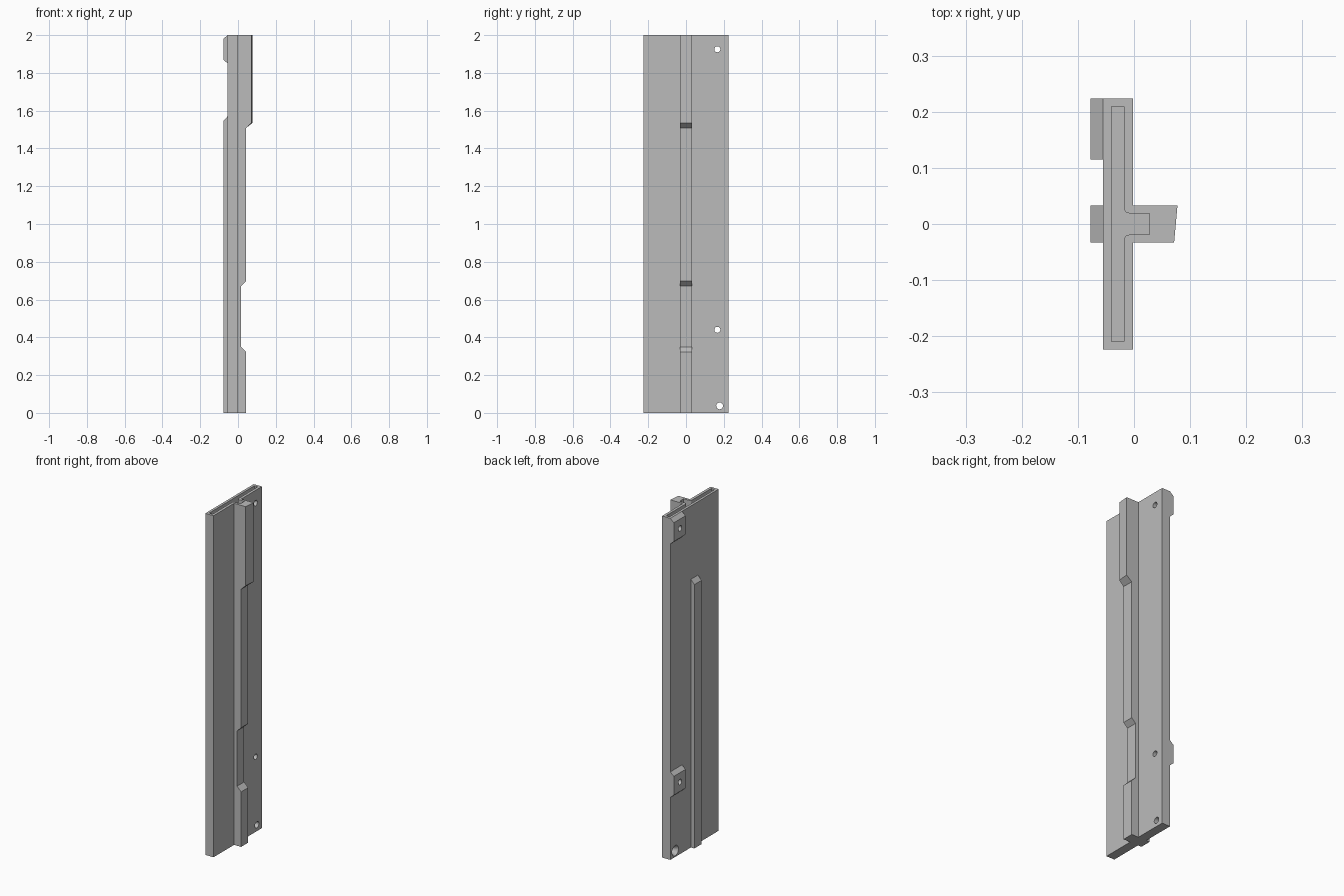
import bpy, bmesh, math
from mathutils import Vector

cube = bpy.data.objects.get("Cube")
if cube:
    bpy.data.objects.remove(cube, do_unlink=True)

grey = bpy.data.materials.new("plain grey")
grey.use_nodes = True
grey.diffuse_color = (0.5, 0.5, 0.5, 1)
grey.node_tree.nodes["Principled BSDF"].inputs["Base Color"].default_value = (0.5, 0.5, 0.5, 1)


def prism(name, outline, axis, start, end):
    """Extrude an outline: (x, z) along y, or (x, y) along z."""
    bm = bmesh.new()

    def place(p, d):
        return (p[0], d, p[1]) if axis == "y" else (p[0], p[1], d)

    a = [bm.verts.new(place(p, start)) for p in outline]
    b = [bm.verts.new(place(p, end)) for p in outline]
    bm.faces.new(a)
    bm.faces.new(b)
    for i in range(len(a)):
        j = (i + 1) % len(a)
        bm.faces.new((a[i], a[j], b[j], b[i]))
    return finish(name, bm)


def finish(name, bm):
    bmesh.ops.recalc_face_normals(bm, faces=bm.faces)
    mesh = bpy.data.meshes.new(name)
    bm.to_mesh(mesh)
    bm.free()
    mesh.materials.append(grey)
    obj = bpy.data.objects.new(name, mesh)
    bpy.context.collection.objects.link(obj)
    return obj


def drill(name, y, z, x0, x1, r0, r1):
    """Round cutter along x, tapering from r0 at x0 to r1 at x1."""
    bm = bmesh.new()
    rings = []
    for x, r in ((x0, r0), (x1, r1)):
        angles = [math.tau * i / 24 for i in range(24)]
        rings.append([bm.verts.new((x, y + r * math.cos(t), z + r * math.sin(t))) for t in angles])
        bm.faces.new(rings[-1])
    for i in range(24):
        j = (i + 1) % 24
        bm.faces.new((rings[0][i], rings[0][j], rings[1][j], rings[1][i]))
    return finish(name, bm)


def combine(target, tool, operation):
    mod = target.modifiers.new(operation.lower(), "BOOLEAN")
    mod.object = tool
    mod.operation = operation
    mod.solver = "EXACT"
    bpy.context.view_layer.objects.active = target
    bpy.ops.object.modifier_apply(modifier=mod.name)
    bpy.data.objects.remove(tool, do_unlink=True)


BACK, FRONT, PAD = -0.055, -0.002, -0.0775
HALF, RIB, INNER = 0.224, 0.033, -0.03

# Flat main panel
panel = prism("panel", [(BACK, 0), (FRONT, 0), (FRONT, 2), (BACK, 2)], "y", -HALF, HALF)

# Stepped rib on the +x face, with its tall upper section slanted across y
rib = prism("stepped_rib", [
    (INNER, 0), (0.043, 0), (0.043, 0.322), (0.017, 0.348), (0.017, 0.672),
    (0.043, 0.697), (0.043, 1.508), (0.0745, 1.536), (0.0745, 2), (INNER, 2)], "y", -RIB, RIB)
for v in rib.data.vertices:
    if v.co.x > 0.06:
        v.co.x += math.copysign(0.003, v.co.y)
combine(panel, rib, "UNION")

# Narrow rail on the -x face
rail = prism("back_rail", [(INNER, 0), (PAD, 0), (PAD, 1.545), (BACK, 1.57), (INNER, 1.57)],
             "y", -RIB, RIB)
combine(panel, rail, "UNION")

# Chamfered mounting pads with bolt holes
for z in (0.44, 1.925):
    h = 0.075
    pad = prism("mounting_pad", [
        (INNER, z - h), (BACK, z - h), (PAD, z - h + 0.02), (PAD, z + h - 0.02),
        (BACK, z + h), (INNER, z + h)], "y", 0.115, HALF)
    combine(panel, pad, "UNION")
    combine(panel, drill("bolt_hole", 0.166, z, -0.2, 0.2, 0.016, 0.016), "DIFFERENCE")

# Countersunk hole in the lower corner
combine(panel, drill("corner_hole", 0.178, 0.037, -0.2, 0.2, 0.018, 0.018), "DIFFERENCE")
combine(panel, drill("countersink", 0.178, 0.037, BACK - 0.003, BACK + 0.02, 0.032, 0.018), "DIFFERENCE")

# T-shaped groove in the top end, with filleted inner corners
r, wall, branch = 0.01, -0.018, 0.019
fillet = [(wall + r * (1 - math.cos(t)), branch + r * (1 - math.sin(t)))
          for t in (math.pi / 2 * i / 5 for i in range(6))]
half = [(-0.04, 0.209), (wall, 0.209)] + fillet + [(0.028, branch)]
groove = prism("top_groove", half + [(x, -y) for x, y in reversed(half)], "z", 1.96, 2.05)
combine(panel, groove, "DIFFERENCE")

panel.name = "ribbed_panel"
bpy.ops.object.select_all(action="DESELECT")
panel.select_set(True)
bpy.context.view_layer.objects.active = panel
bpy.ops.object.shade_smooth_by_angle(angle=math.radians(30))
